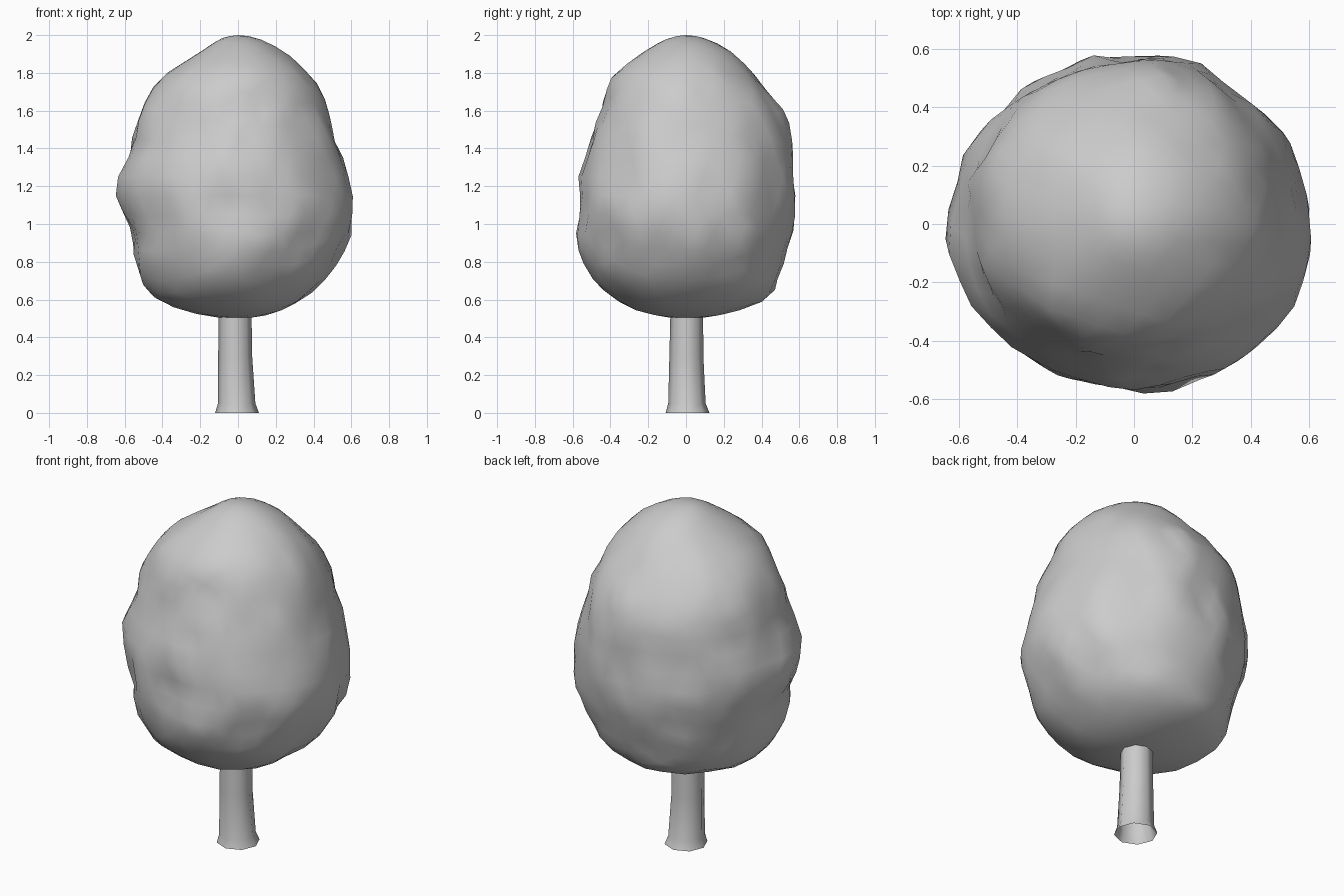
import bpy, bmesh, math
from mathutils import Vector, noise

if "Cube" in bpy.data.objects:
    bpy.data.objects.remove(bpy.data.objects["Cube"])

# Crown: an icosphere whose girth follows one profile per side, plus small lumps
Z = [0.5, 0.6, 0.75, 0.95, 1.1, 1.25, 1.4, 1.6, 1.78, 1.94, 2.0]
GIRTH = [  # order: +x, +y, -x, -y
    [0.72, 0.70, 0.67, 0.655, 0.64, 0.58, 0.555, 0.555, 0.55, 0.51, 0.48],
    [0.90, 0.86, 0.67, 0.62, 0.59, 0.575, 0.585, 0.59, 0.525, 0.51, 0.48],
    [0.90, 0.88, 0.71, 0.62, 0.65, 0.64, 0.58, 0.605, 0.59, 0.40, 0.42],
    [0.80, 0.76, 0.70, 0.63, 0.57, 0.57, 0.53, 0.51, 0.56, 0.46, 0.44],
]


def sample(table, z):
    for i in range(len(Z) - 1):
        if z <= Z[i + 1]:
            t = max(0, (z - Z[i]) / (Z[i + 1] - Z[i]))
            return table[i] * (1 - t) + table[i + 1] * t
    return table[-1]


def girth(angle, z):
    a = (angle / (math.pi / 2)) % 4
    i = int(a) % 4
    t = a - int(a)
    t = t * t * (3 - 2 * t)
    return sample(GIRTH[i], z) * (1 - t) + sample(GIRTH[(i + 1) % 4], z) * t


def add_object(name, bm):
    bmesh.ops.recalc_face_normals(bm, faces=bm.faces[:])
    for f in bm.faces:
        f.smooth = True
    mesh = bpy.data.meshes.new(name)
    bm.to_mesh(mesh)
    bm.free()
    obj = bpy.data.objects.new(name, mesh)
    bpy.context.collection.objects.link(obj)
    return obj


bm = bmesh.new()
bmesh.ops.create_icosphere(bm, subdivisions=4, radius=1)
for v in bm.verts:
    n = v.co.normalized()
    z = 1.25 + 0.75 * n.z
    g = girth(math.atan2(n.y, n.x), z)
    lump = 0.985 + 0.05 * noise.noise(n * 4.0 + Vector((3.1, 1.7, 5.3)))
    lump += 0.02 * noise.noise(n * 8.0)
    v.co = Vector((n.x * g * lump, n.y * g * lump, z))
add_object("crown", bm)

# Trunk: eight-sided tapered tube, flared at the foot
bm = bmesh.new()
rings = []
for z, r, cx, cy in [(0, 0.116, -0.005, 0.008), (0.05, 0.099, -0.007, 0.005),
                     (0.3, 0.09, -0.015, 0.002), (0.64, 0.085, -0.015, 0.005)]:
    rings.append([bm.verts.new((cx + r * math.cos(k * math.pi / 4),
                                cy + r * math.sin(k * math.pi / 4), z))
                  for k in range(8)])
for lo, hi in zip(rings, rings[1:]):
    for k in range(8):
        j = (k + 1) % 8
        bm.faces.new((lo[k], lo[j], hi[j], hi[k]))
add_object("trunk", bm)
